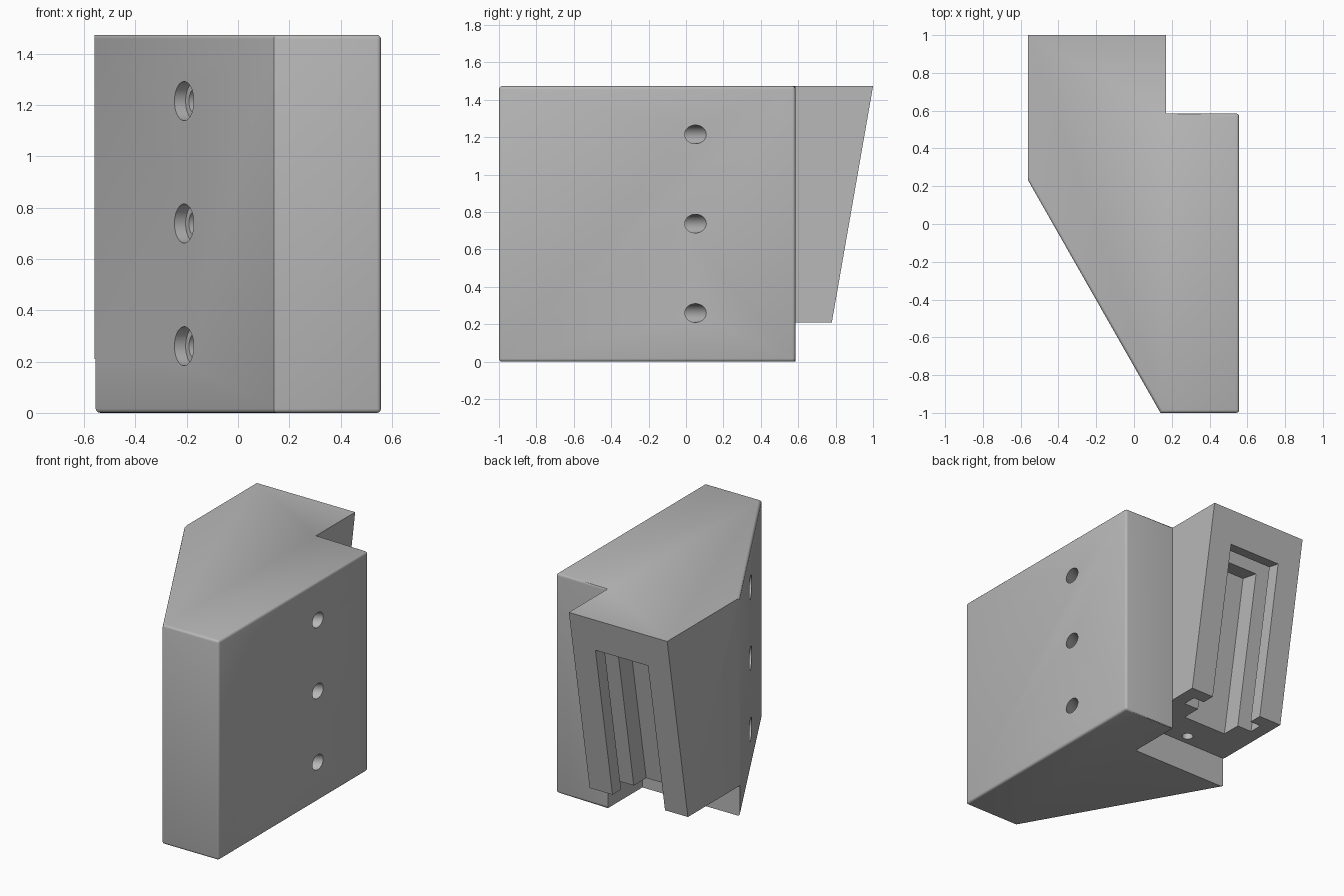
import bpy, bmesh
from math import radians
from mathutils import Matrix, Vector

cube = bpy.data.objects.get("Cube")
if cube:
    bpy.data.objects.remove(cube, do_unlink=True)

HEIGHT, LEFT, RIGHT = 1.473, 0.557, -0.56
STEP_X, STEP_Y, LEDGE_Z = 0.17, 0.585, 0.21
TILT = radians(9.9)

grey = bpy.data.materials.new("plain_grey")
grey.use_nodes = True
color = (0.48, 0.48, 0.48, 1)
grey.diffuse_color = color
grey.node_tree.nodes["Principled BSDF"].inputs["Base Color"].default_value = color


def make_object(name, bm):
    bmesh.ops.recalc_face_normals(bm, faces=bm.faces)
    mesh = bpy.data.meshes.new(name)
    bm.to_mesh(mesh)
    bm.free()
    mesh.materials.append(grey)
    ob = bpy.data.objects.new(name, mesh)
    bpy.context.collection.objects.link(ob)
    return ob


def box(name, low, high, frame=Matrix()):
    bm = bmesh.new()
    low, high = Vector(low), Vector(high)
    bmesh.ops.create_cube(bm, size=1, matrix=frame @ Matrix.Translation((low + high) / 2)
                          @ Matrix.Diagonal((*(high - low), 1)))
    return make_object(name, bm)


def rod(name, start, direction, radius, length):
    bm = bmesh.new()
    turn = Vector(direction).to_track_quat('Z', 'Y').to_matrix().to_4x4()
    bmesh.ops.create_cone(bm, cap_ends=True, segments=48, radius1=radius, radius2=radius, depth=length,
                          matrix=Matrix.Translation(start) @ turn @ Matrix.Translation((0, 0, length / 2)))
    return make_object(name, bm)


def cut(target, cutter):
    mod = target.modifiers.new(cutter.name, 'BOOLEAN')
    mod.operation, mod.solver, mod.object = 'DIFFERENCE', 'EXACT', cutter
    bpy.context.view_layer.objects.active = target
    bpy.ops.object.modifier_apply(modifier=mod.name)
    bpy.data.objects.remove(cutter, do_unlink=True)


# Main block: stepped outline with a back face that leans outward
outline = [(RIGHT, 0.23), (0.14, -1), (LEFT, -1), (LEFT, STEP_Y),
           (STEP_X, STEP_Y), (STEP_X, 1), (RIGHT, 1)]
bm = bmesh.new()
base = bm.faces.new([bm.verts.new((x, 0.743 if y == 1 else y, 0)) for x, y in outline])
lid = bm.faces.new([bm.verts.new((x, y, HEIGHT)) for x, y in outline])
for a, b in zip(list(base.edges), list(lid.edges)):
    bm.faces.new([a.verts[0], a.verts[1], b.verts[1], b.verts[0]])


# Round the rim of the front portion and the two outer uprights
def is_rounded(edge):
    a, b = (v.co for v in edge.verts)
    if abs(a.z - b.z) > 0.1:
        return a.x > 0.5
    return max(a.y, b.y) < STEP_Y + 0.01


bmesh.ops.recalc_face_normals(bm, faces=bm.faces)
bmesh.ops.bevel(bm, geom=[e for e in bm.edges if is_rounded(e)], offset=0.016,
                segments=3, profile=0.5, affect='EDGES')
block = make_object("mounting_block", bm)

# Recess under the leaning back portion
cut(block, box("under_recess", (-0.8, 0.22, -0.2), (STEP_X, 1.3, LEDGE_Z)))

# Stepped slot in the leaning face: opening, wide pocket, deep channel
frame = Matrix.Translation((-0.195, 0.78, LEDGE_Z)) @ Matrix.Rotation(-TILT, 4, 'X')
for name, half, front, depth, top in (("slot_opening", 0.195, 0.1, 0.10, 1.055),
                                      ("slot_pocket", 0.275, -0.09, 0.18, 1.135),
                                      ("slot_channel", 0.165, 0.05, 0.31, 1.02)):
    cut(block, box(name, (-half, -depth, -0.3), (half, front, top), frame))

# Counterbored bolt holes square to the slanted face
axis = Vector((0.869, 0.494, 0))
for z in (0.26, 0.738, 1.215):
    mouth = Vector((-0.21, -0.385, z))
    cut(block, rod("bolt_hole", mouth - axis * 0.1, axis, 0.05, 1.3))
    cut(block, rod("counterbore", mouth - axis * 0.2, axis, 0.076, 0.25))

# Small blind hole in the ledge underside
cut(block, rod("ledge_hole", (-0.2, 0.29, 0.1), (0, 0, 1), 0.035, 0.5))

bpy.ops.object.select_all(action='DESELECT')
block.select_set(True)
bpy.context.view_layer.objects.active = block
bpy.ops.object.shade_smooth_by_angle(angle=radians(35))
